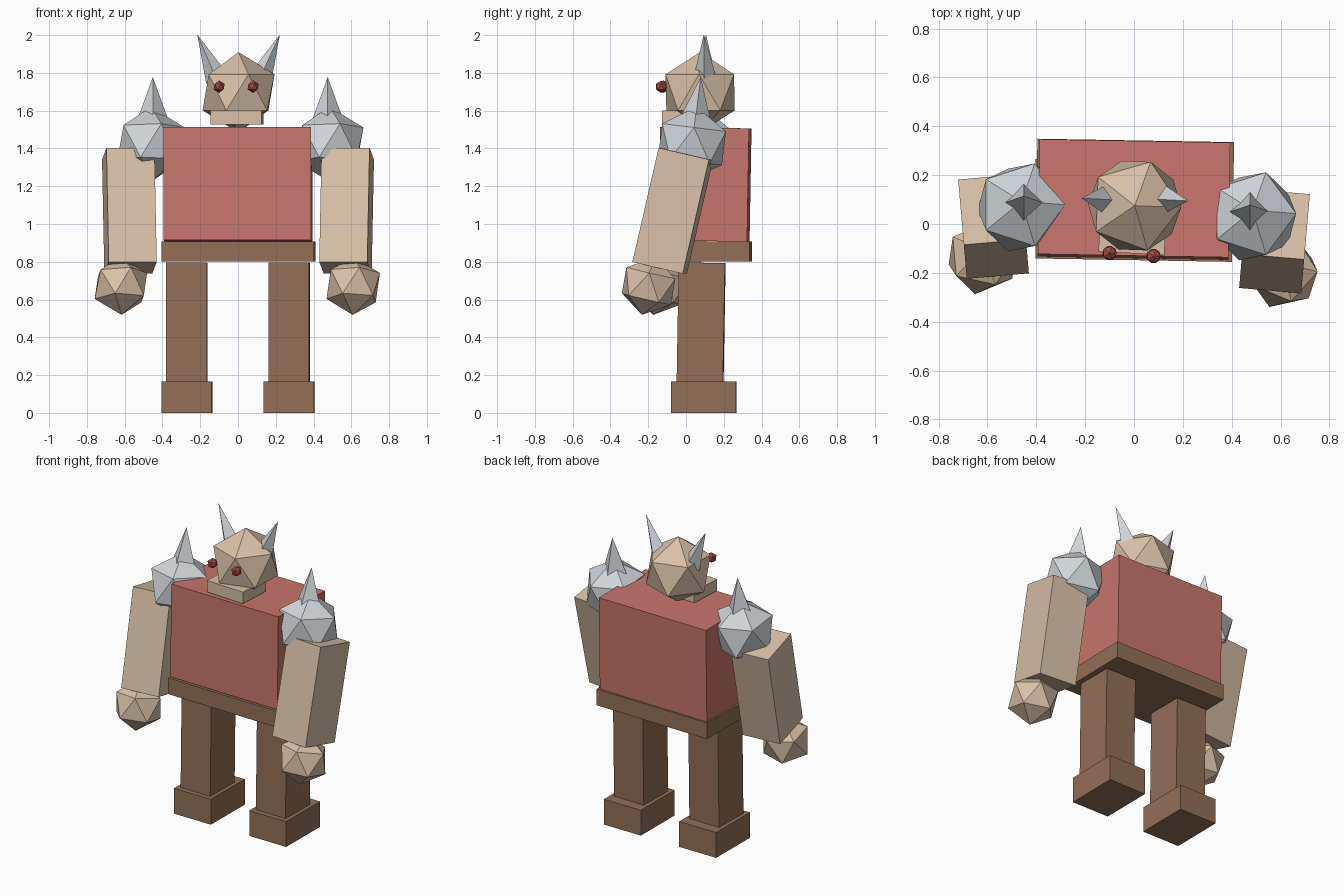
import bpy
from math import radians
from mathutils import Euler, Vector

cube = bpy.data.objects.get("Cube")
if cube:
    bpy.data.objects.remove(cube, do_unlink=True)


def material(name, color):
    m = bpy.data.materials.new(name)
    m.use_nodes = True
    m.diffuse_color = (*color, 1)
    bsdf = next(n for n in m.node_tree.nodes if n.type == "BSDF_PRINCIPLED")
    bsdf.inputs["Base Color"].default_value = (*color, 1)
    return m


skin = material("tan skin", (0.69, 0.53, 0.39))
shirt = material("red shirt", (0.58, 0.18, 0.15))
leather = material("brown leather", (0.29, 0.16, 0.095))
steel = material("pale steel", (0.63, 0.67, 0.70))
eye_red = material("eye red", (0.38, 0.07, 0.06))


def finish(name, mat, rot):
    ob = bpy.context.object
    ob.name = name
    ob.rotation_euler = [radians(a) for a in rot]
    ob.data.materials.append(mat)
    return ob


def box(name, mat, center, size, rot=(0, 0, 0)):
    bpy.ops.mesh.primitive_cube_add(size=1, location=center)
    ob = finish(name, mat, rot)
    ob.scale = size
    return ob


def ball(name, mat, center, radius, rot=(0, 0, 0)):
    bpy.ops.mesh.primitive_ico_sphere_add(subdivisions=1, radius=radius, location=center)
    return finish(name, mat, rot)


def spike(name, mat, base, radius, length, rot):
    # Four-sided cone that starts at its base and grows along its own axis
    axis = Euler([radians(a) for a in rot]).to_matrix() @ Vector((0, 0, 1))
    bpy.ops.mesh.primitive_cone_add(vertices=4, radius1=radius, radius2=0, depth=length,
                                    location=Vector(base) + axis * length / 2)
    return finish(name, mat, rot)


# Body
box("torso", shirt, (0, 0.1, 1.21), (0.78, 0.47, 0.6), (-1, 0, -1))
box("belt", leather, (0.003, 0.097, 0.855), (0.805, 0.49, 0.105), (0, 0, -1))

# Head and jaw
ball("head", skin, (0.003, 0.075, 1.697), 0.213, (0, 0, -2))
box("jaw", skin, (-0.005, -0.01, 1.563), (0.27, 0.22, 0.075), (0, 0, -3))

for side, s in (("left", 1), ("right", -1)):
    twist = -0.03 * s  # the upper body turns a little to one side

    # Face
    ball(side + "_eye", eye_red, (-0.01 + 0.09 * s, -0.125 + twist * 0.2, 1.727), 0.033)
    spike(side + "_horn", steel, (0.003 + 0.115 * s, 0.1, 1.77), 0.062, 0.255,
          (0, 24 * s, -3))

    # Shoulder armour
    shoulder = Vector((0.012 + 0.473 * s, 0.05 + twist * 0.6, 1.422))
    ball(side + "_shoulder", steel, shoulder, 0.2, (-7, 0, 0))
    spike(side + "_shoulder_spike", steel, shoulder + Vector((-0.01 * s, 0.012, 0.08)),
          0.1, 0.278, (-7, 0, 0))

    # Arm and fist
    box(side + "_arm", skin, (0.575 * s, -0.04 + twist, 1.07), (0.255, 0.275, 0.62),
        (-13, 0, -5 * s))
    ball(side + "_fist", skin, (-0.005 + 0.615 * s, -0.168 + twist, 0.672), 0.157,
         (-13, 0, -5 * s))

    # Leg and foot
    box(side + "_leg", leather, (0.271 * s, 0.08, 0.475), (0.216, 0.245, 0.64), (-1, 0, -1))
    box(side + "_foot", leather, (0.271 * s, 0.093, 0.0825), (0.267, 0.345, 0.165), (0, 0, -0.5))
